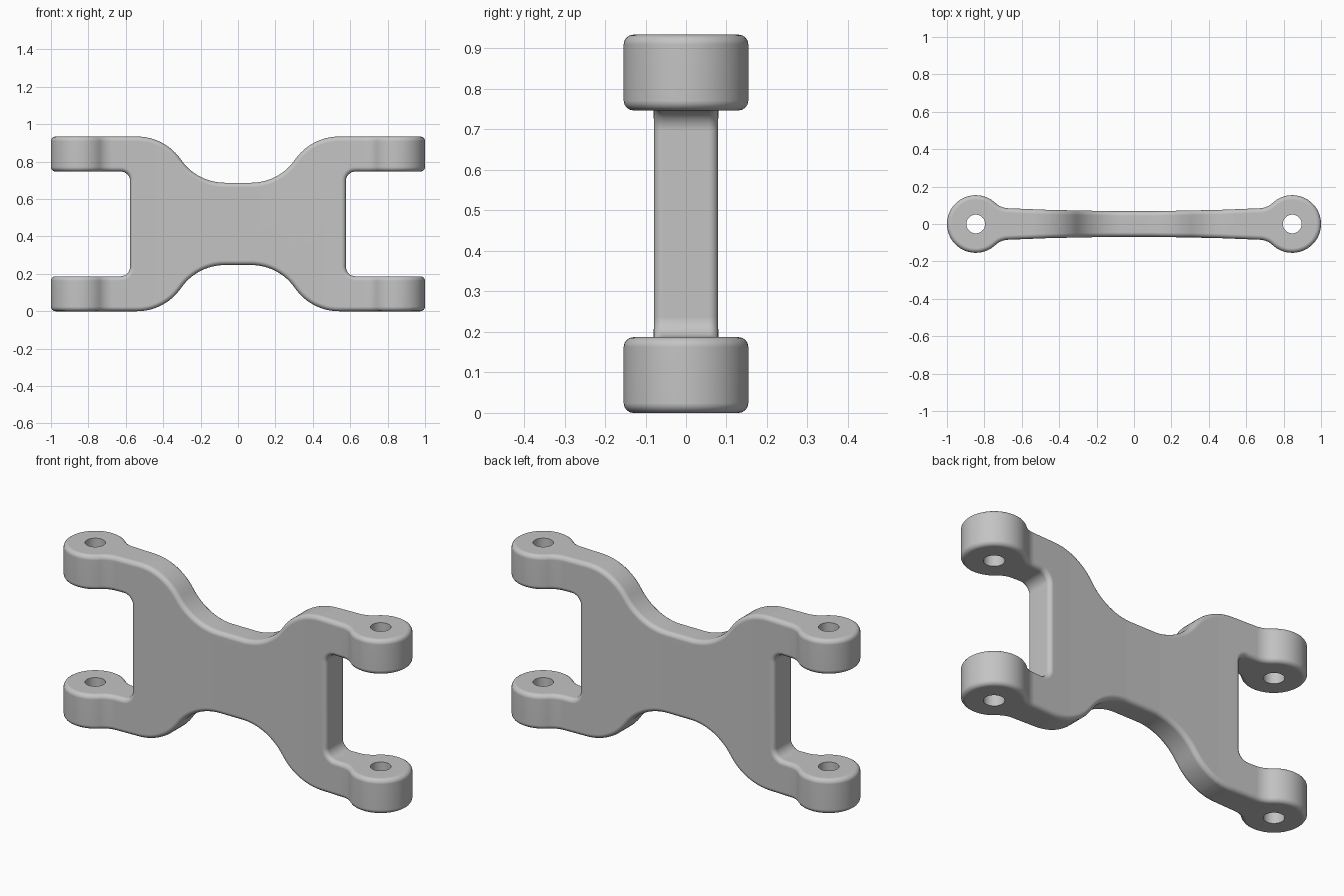
import bpy
import bmesh
from math import cos, sin, pi, atan2, sqrt, radians
from mathutils import Matrix, Vector

cube = bpy.data.objects.get("Cube")
if cube:
    bpy.data.objects.remove(cube, do_unlink=True)

# Main dimensions
MID_Z = 0.467
ARM_OUT, ARM_IN = 0.467, 0.28
WAIST = 0.22
LUG_X, LUG_R, HOLE_R = 0.846, 0.154, 0.05


def arc(cx, cy, r, a0, a1, steps):
    angles = [a0 + (a1 - a0) * i / steps for i in range(steps + 1)]
    return [(cx + r * cos(a), cy + r * sin(a)) for a in angles]


def mirror_quadrant(q):
    """Close an outline from its first quadrant, ordered from centre to side."""
    return (q + [(x, -y) for x, y in reversed(q)]
            + [(-x, -y) for x, y in q] + [(-x, y) for x, y in reversed(q)])


def new_object(name, bm):
    mesh = bpy.data.meshes.new(name)
    bmesh.ops.recalc_face_normals(bm, faces=bm.faces[:])
    bm.to_mesh(mesh)
    bm.free()
    obj = bpy.data.objects.new(name, mesh)
    bpy.context.collection.objects.link(obj)
    return obj


def prism(name, outline, place, depth):
    """Extrude a flat outline along the vector depth, centred on it."""
    bm = bmesh.new()
    d = Vector(depth)
    face = bm.faces.new([bm.verts.new(place(a, b) - d / 2) for a, b in outline])
    moved = bmesh.ops.extrude_face_region(bm, geom=[face])["geom"]
    bmesh.ops.translate(bm, vec=d, verts=[v for v in moved if isinstance(v, bmesh.types.BMVert)])
    return new_object(name, bm)


def apply_modifier(obj, kind, **settings):
    mod = obj.modifiers.new(kind.title(), kind)
    for key, value in settings.items():
        setattr(mod, key, value)
    bpy.context.view_layer.objects.active = obj
    bpy.ops.object.modifier_apply(modifier=mod.name)


def cut(obj, cutter, operation):
    cutter.hide_render = True
    apply_modifier(obj, 'BOOLEAN', object=cutter, operation=operation, solver='EXACT')
    bpy.data.objects.remove(cutter, do_unlink=True)


# Front outline: S-curve from waist to arm, then the notch between the arms
x0, x1 = 0.07, 0.54
half_w, half_h = (x1 - x0) / 2, (ARM_OUT - WAIST) / 2
turn = 2 * atan2(half_h, half_w)
r = half_w / sin(turn)
lower = arc(x0, WAIST + r, r, -pi / 2, -pi / 2 + turn, 12)
upper = arc(x1, ARM_OUT - r, r, pi / 2 + turn, pi / 2, 12)
notch_x, notch_r = 0.577, 0.05
notch = arc(notch_x + notch_r, ARM_IN - notch_r, notch_r, pi / 2, pi, 8)
front = lower + upper[1:] + [(1.1, ARM_OUT), (1.1, ARM_IN)] + notch
link = prism("suspension_link", mirror_quadrant(front),
             lambda a, b: Vector((a, 0, MID_Z + b)), (0, 0.8, 0))


# Plan outline: slightly hollow web, fillet, round lug
def web(x):
    return 0.068 + 0.036 * x * x


fillet, web_end = 0.105, 0.084
fy = web_end + fillet
fx = LUG_X - sqrt((LUG_R + fillet) ** 2 - fy ** 2)
touch = atan2(fy, fx - LUG_X)
plan = [(x, web(x)) for x in (0.1, 0.45)]
plan += arc(fx, fy, fillet, -pi / 2, touch - pi, 10)
plan += arc(LUG_X, 0, LUG_R, touch, 0.03, 28)[1:]
plan_block = prism("plan_cutter", mirror_quadrant(plan),
                   lambda a, b: Vector((a, b, MID_Z)), (0, 0, 1.4))
cut(link, plan_block, 'INTERSECT')

# Rounded rims
apply_modifier(link, 'BEVEL', width=0.024, segments=4, limit_method='ANGLE',
               angle_limit=radians(40), use_clamp_overlap=False)

# Pin holes through both lugs on each side
bm = bmesh.new()
for side in (-1, 1):
    bmesh.ops.create_cone(bm, cap_ends=True, segments=40, radius1=HOLE_R, radius2=HOLE_R,
                          depth=1.6, matrix=Matrix.Translation((side * LUG_X, 0, MID_Z)))
cut(link, new_object("hole_cutter", bm), 'DIFFERENCE')

# Plain grey finish
grey = bpy.data.materials.new("plain_grey")
grey.use_nodes = True
colour = (0.55, 0.55, 0.55, 1)
grey.diffuse_color = colour
grey.node_tree.nodes["Principled BSDF"].inputs["Base Color"].default_value = colour
link.data.materials.clear()
link.data.materials.append(grey)
for poly in link.data.polygons:
    poly.material_index = 0

# Smooth shading with crisp hole edges
bpy.ops.object.select_all(action='DESELECT')
link.select_set(True)
bpy.context.view_layer.objects.active = link
bpy.ops.object.shade_smooth_by_angle(angle=radians(35))
normals = link.modifiers.new("Weighted normals", 'WEIGHTED_NORMAL')
normals.keep_sharp = True
